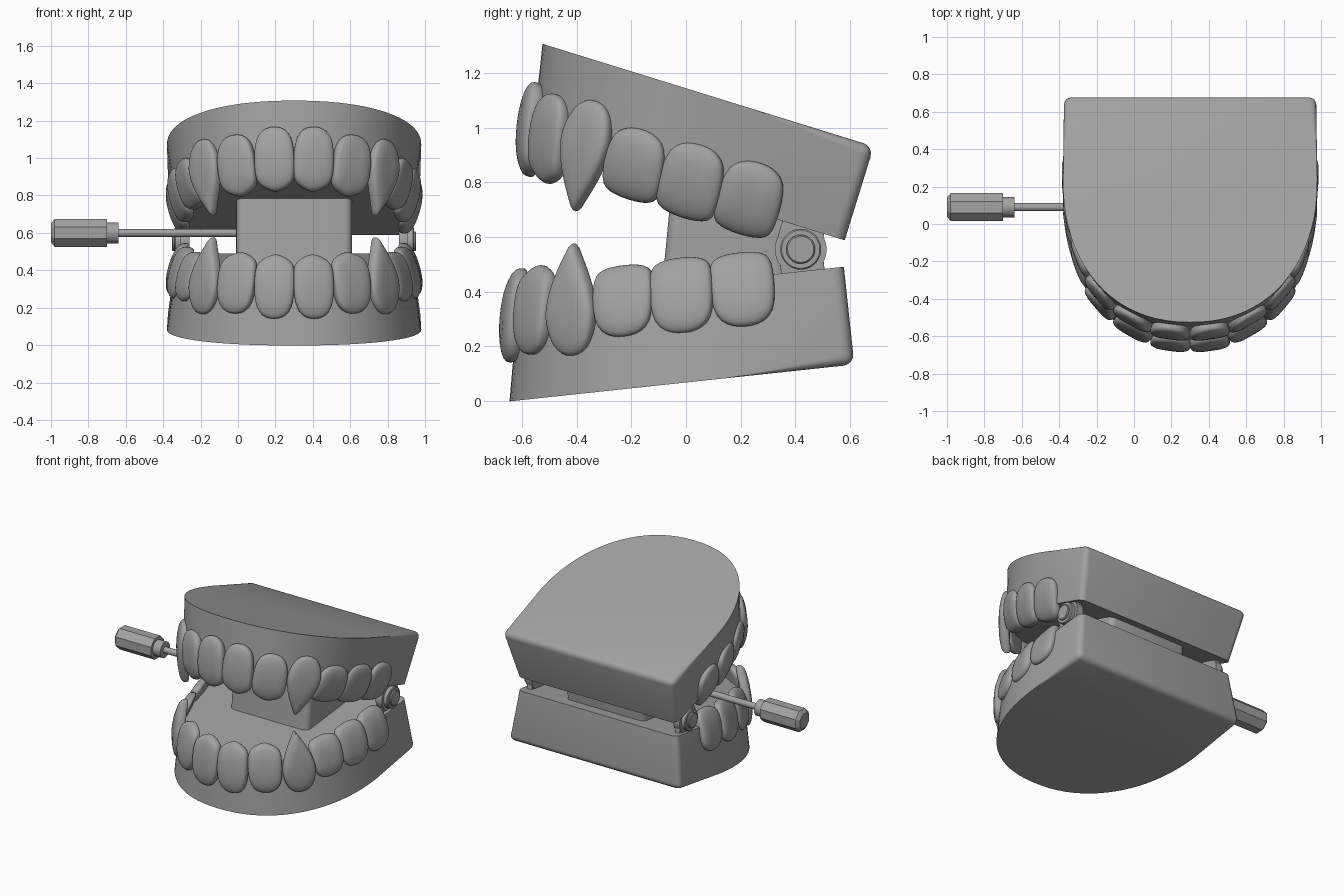
import bpy, bmesh, math
from mathutils import Vector, Matrix

if "Cube" in bpy.data.objects:
    bpy.data.objects.remove(bpy.data.objects["Cube"])

CX = 0.30  # jaw centre line
grey = bpy.data.materials.new("grey_plastic")
grey.diffuse_color = (0.36, 0.36, 0.36, 1)
grey.use_nodes = True
grey.node_tree.nodes["Principled BSDF"].inputs["Base Color"].default_value = grey.diffuse_color


def jaw_matrix(y, z, deg, flip):
    return (Matrix.Translation((CX, y, z)) @ Matrix.Rotation(math.radians(deg), 4, 'X')
            @ Matrix.Diagonal((1, 1, flip, 1)))


# Both jaws share one shape; the upper one is flipped and tilted open
JAWS = {"lower": jaw_matrix(0, 0.067, 6.1, 1),
        "upper": jaw_matrix(0.0955, 1.115, -17.2, -1)}


def finish(name, bm, matrix=Matrix(), smooth=True, angle=35):
    bm.transform(matrix)
    bmesh.ops.recalc_face_normals(bm, faces=bm.faces)
    mesh = bpy.data.meshes.new(name)
    bm.to_mesh(mesh)
    bm.free()
    ob = bpy.data.objects.new(name, mesh)
    bpy.context.collection.objects.link(ob)
    mesh.materials.append(grey)
    if smooth:
        bpy.ops.object.select_all(action='DESELECT')
        ob.select_set(True)
        bpy.context.view_layer.objects.active = ob
        bpy.ops.object.shade_smooth_by_angle(angle=math.radians(angle))
    return ob


def skin(bm, rings):
    for a, b in zip(rings, rings[1:]):
        for i in range(len(a)):
            j = (i + 1) % len(a)
            bm.faces.new((a[i], a[j], b[j], b[i]))


# Gum blocks: D-shaped outline, drafted in towards the mouth
def gum_ring(bm, inset_x, inset_y, w, n=40):
    pts = [(-(0.68 - inset_x), 0.62)]
    for i in range(n + 1):
        t = math.pi * i / n
        c, s = math.cos(t), math.sin(t)
        x = -math.copysign(abs(c) ** (2 / 2.2), c) * (0.68 - inset_x)
        pts.append((x, 0.15 - abs(s) ** (2 / 2.2) * (0.80 - inset_y)))
    pts.append((0.68 - inset_x, 0.62))
    return [bm.verts.new((x, y, w)) for x, y in pts]


def gum(name, matrix):
    bm = bmesh.new()
    base, mouth = gum_ring(bm, 0, 0, 0), gum_ring(bm, 0.05, 0.07, 0.36)
    skin(bm, [base, mouth])
    bm.faces.new(base)
    bm.faces.new(mouth)
    round_edges = [e for e in bm.edges if all(v.co.z < 0.01 for v in e.verts)
                   or (all(v.co.y > 0.6 for v in e.verts)
                       and abs(e.verts[0].co.z - e.verts[1].co.z) > 0.1)]
    bmesh.ops.bevel(bm, geom=round_edges, offset=0.04, segments=4, profile=0.5, affect='EDGES')
    finish(name, bm, matrix)


# Teeth: (height fraction from root, half width fraction)
ROOT = [(0, 0), (0.015, 0.38), (0.1, 0.75), (0.27, 0.95)]
INCISOR = ROOT + [(0.5, 1), (0.75, 0.98), (0.88, 0.85), (0.95, 0.45), (1.01, 0)]
CANINE = ROOT + [(0.4, 1), (0.6, 0.82), (0.8, 0.46), (0.92, 0.18), (1.02, 0)]
MOLAR = ROOT + [(0.6, 1), (0.85, 0.96), (0.96, 0.82), (1.01, 0.45), (1.02, 0)]

# name, profile, x, y, yaw, width, root height, tip height
TEETH = [("front_incisor", INCISOR, 0.110, -0.643, 8, 0.218, 0.14, 0.483),
         ("side_incisor", INCISOR, 0.325, -0.560, 30, 0.225, 0.16, 0.487),
         ("canine", CANINE, 0.500, -0.410, 50, 0.225, 0.14, 0.555),
         ("front_molar", MOLAR, 0.600, -0.210, 70, 0.235, 0.19, 0.447),
         ("middle_molar", MOLAR, 0.653, 0.010, 78, 0.240, 0.18, 0.452),
         ("back_molar", MOLAR, 0.670, 0.240, 87, 0.240, 0.18, 0.448)]


def tooth(name, matrix, side, profile, x, y, yaw, width, root, tip):
    bm = bmesh.new()
    outline = profile + [(t, -h) for t, h in profile[-2:0:-1]]
    a = math.radians(yaw)
    tangent = Vector((math.cos(a), math.sin(a), 0))
    outward = Vector((math.sin(a), -math.cos(a), 0))
    rings = []
    # rings run from the back face over the edge to the crown
    for scale, depth in ((0.5, -0.05), (0.92, -0.05), (1, -0.035), (1.01, -0.005),
                         (0.95, 0.008), (0.75, 0.017), (0.4, 0.022)):
        ring = []
        for t, h in outline:
            t = 0.5 + (t - 0.5) * scale
            p = (Vector((x, y, root + (tip - root) * t)) + tangent * h * scale * width / 2
                 + outward * (depth - 0.07 * t * t))
            p.x *= side
            ring.append(bm.verts.new(p))
        rings.append(ring)
    skin(bm, rings)
    bm.faces.new(rings[0])
    bm.faces.new(rings[-1])
    ob = finish(name, bm, matrix, angle=60)
    sub = ob.modifiers.new("round", 'SUBSURF')
    sub.levels = sub.render_levels = 1


for jaw, matrix in JAWS.items():
    gum(jaw + "_gum", matrix)
    for side, label in ((-1, "left"), (1, "right")):
        for spec in TEETH:
            tooth(f"{jaw}_{label}_{spec[0]}", matrix, side, *spec[1:])


def box(name, size, matrix, bevel, vertical_only=False):
    bm = bmesh.new()
    bmesh.ops.create_cube(bm, size=1)
    bm.transform(Matrix.Diagonal((*size, 1)))
    edges = [e for e in bm.edges if not vertical_only
             or abs(e.verts[0].co.z - e.verts[1].co.z) > 0.01]
    bmesh.ops.bevel(bm, geom=edges, offset=bevel, segments=4, profile=0.5, affect='EDGES')
    finish(name, bm, matrix)


# Lathe along x from (x, radius) steps
def turned(name, steps, y, z, sides, smooth=True):
    bm = bmesh.new()
    rings = [[bm.verts.new((x, y + r * math.cos(2 * math.pi * (i + 0.5) / sides),
                            z + r * math.sin(2 * math.pi * (i + 0.5) / sides)))
              for i in range(sides)] for x, r in steps]
    skin(bm, rings)
    bm.faces.new(rings[0])
    bm.faces.new(rings[-1])
    finish(name, bm, smooth=smooth)


# Clockwork housing between the jaws
box("motor_block", (0.62, 0.57, 0.50),
    Matrix.Translation((CX, 0.215, 0.59)) @ Matrix.Rotation(math.radians(-5.5), 4, 'X'),
    0.04, vertical_only=True)

# Hinges on both sides
for side, label in ((-1, "left"), (1, "right")):
    at = lambda d: CX + side * d
    for jaw, z, tilt in (("lower", 0.50, 6.1), ("upper", 0.62, -17.2)):
        box(f"{label}_{jaw}_hinge_tab", (0.04, 0.16, 0.09),
            Matrix.Translation((at(0.585), 0.425, z))
            @ Matrix.Rotation(math.radians(tilt), 4, 'X'), 0.004)
    turned(label + "_hinge_lug", [(at(0.56), 0.095), (at(0.61), 0.095)], 0.42, 0.555, 32)
    turned(label + "_hinge_washer", [(at(0.60), 0.075), (at(0.635), 0.075), (at(0.64), 0.07)],
           0.42, 0.555, 32)
    turned(label + "_hinge_pin", [(at(0.60), 0.053), (at(0.648), 0.053), (at(0.653), 0.048)],
           0.42, 0.555, 32)

# Winding key
turned("key_rod", [(-0.66, 0.022), (0.05, 0.022)], 0.09, 0.60, 20)
turned("key_collar", [(-0.71, 0.056), (-0.64, 0.056)], 0.09, 0.60, 24)
turned("key_handle", [(-1.0, 0.055), (-0.98, 0.081), (-0.70, 0.081)], 0.09, 0.60, 8, smooth=False)
